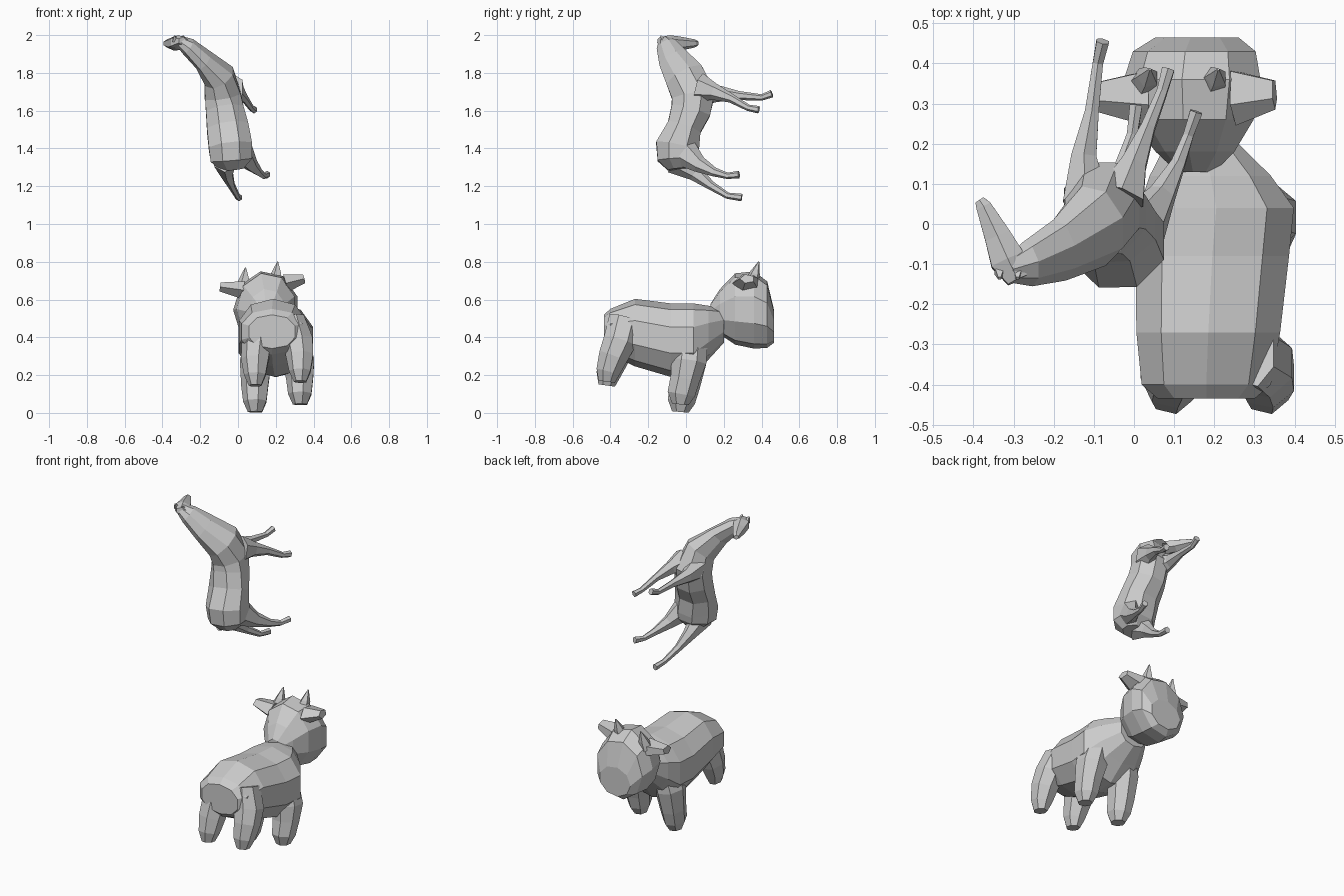
import bpy, bmesh
from math import cos, sin, pi, copysign
from mathutils import Vector


def loft(name, sections, sides=8, ref=(1, 0, 0), square=1.0, axis=None):
    """Flat-shaded tube through (x, y, z, half_width, half_depth) sections.
    Rings face along the path, or along a fixed axis if one is given."""
    bm = bmesh.new()
    pts = [Vector(s[:3]) for s in sections]
    grow = 1 / cos(pi / sides) if sides > 7 else 1
    rings = []
    for i, s in enumerate(sections):
        t = Vector(axis) if axis else pts[min(i + 1, len(pts) - 1)] - pts[max(i - 1, 0)]
        t.normalize()
        u = Vector(ref)
        u = (u - t * u.dot(t)).normalized()
        v = t.cross(u)
        ring = []
        for k in range(sides):
            a = 2 * pi * (k + 0.5) / sides
            c = copysign(abs(cos(a)) ** square, cos(a)) * grow
            d = copysign(abs(sin(a)) ** square, sin(a)) * grow
            ring.append(bm.verts.new(pts[i] + u * c * s[3] + v * d * s[4]))
        rings.append(ring)
    for a, b in zip(rings, rings[1:]):
        for k in range(sides):
            j = (k + 1) % sides
            bm.faces.new((a[k], a[j], b[j], b[k]))
    bm.faces.new(rings[0][::-1])
    bm.faces.new(rings[-1])
    bmesh.ops.recalc_face_normals(bm, faces=bm.faces)
    mesh = bpy.data.meshes.new(name)
    bm.to_mesh(mesh)
    bm.free()
    ob = bpy.data.objects.new(name, mesh)
    bpy.context.collection.objects.link(ob)
    return ob


# Cow: stout body, tail end to neck
loft("cow_body", [
    (.18, -.435, .43, .12, .085), (.18, -.40, .43, .16, .115),
    (.185, -.27, .425, .178, .17), (.195, -.08, .385, .19, .185),
    (.205, .04, .385, .192, .185), (.19, .12, .425, .15, .135),
    (.17, .20, .46, .09, .085)], 10, square=.88, axis=(0, 1, 0))

# Cow legs: the body leans, so each side sits at its own height
for side, x, s, dz in (("left", .092, 1, 0), ("right", .33, -1, .04)):
    loft("cow_front_leg_" + side, [
        (x + .035 * s, .03, .42, .07, .09), (x + .005 * s, .015, .27, .088, .095),
        (x, -.005, .14 + dz, .075, .08),
        (x, -.025, .06 + dz, .065, .075), (x, -.03, .005 + dz, .04, .045)], 7)
    loft("cow_hind_leg_" + side, [
        (x + .035 * s, -.32, .50, .06, .09), (x + .01 * s, -.35, .38, .083, .09),
        (x, -.385, .28 + dz / 2, .076, .08),
        (x, -.412, .20 + dz / 2, .06, .065), (x, -.42, .145 + dz / 2, .035, .045)], 7)

# Cow head with a broad, flat face
loft("cow_head", [
    (.155, .13, .52, .045, .055), (.155, .18, .535, .095, .115),
    (.15, .26, .55, .148, .18), (.15, .36, .545, .165, .195),
    (.155, .43, .52, .148, .168), (.16, .465, .46, .10, .085)], 9, axis=(0, 1, 0))

# Ears and horns follow the slight roll of the head
for side, root, tip in (("left", (.03, .32, .65), (-.095, .32, .667)),
                        ("right", (.25, .32, .685), (.35, .325, .71))):
    loft("cow_ear_" + side, [(*root, .075, .05), (*tip, .04, .025)], 5, ref=(0, 1, 0))
for side, x, z in (("left", .035, .77), ("right", .205, .80)):
    loft("cow_horn_" + side, [
        (x - .01, .35, z - .11, .04, .04), (x, .365, z - .06, .028, .028),
        (x + .005, .385, z, .003, .003)], 5)

# Horse: rump at the bottom, neck rising to the poll
loft("horse_body", [
    (-.03, -.04, 1.29, .06, .055), (-.035, -.045, 1.34, .11, .105),
    (-.04, -.045, 1.41, .115, .115), (-.055, -.01, 1.51, .11, .09),
    (-.07, .025, 1.60, .10, .105), (-.08, .04, 1.68, .095, .115),
    (-.10, -.005, 1.78, .08, .105), (-.185, -.065, 1.87, .05, .08),
    (-.265, -.10, 1.94, .042, .055), (-.315, -.115, 1.972, .025, .03)], 8)

# Horse head and ears
loft("horse_head", [
    (-.29, -.14, 1.968, .03, .022), (-.315, -.09, 1.96, .05, .04),
    (-.34, -.03, 1.955, .038, .037), (-.375, .045, 1.956, .022, .022),
    (-.385, .06, 1.956, .014, .014)], 6)
for side, x in (("left", -.335), ("right", -.29)):
    loft("horse_ear_" + side, [(x, -.115, 1.97, .018, .018),
                               (x, -.135, 1.997, .005, .005)], 4)

# Horse legs: hip, knee, fetlock, hoof
legs = {
    "horse_front_leg_left": [(-.12, .06, 1.70), (-.125, .17, 1.69),
                             (-.105, .28, 1.68), (-.09, .40, 1.67), (-.078, .455, 1.69)],
    "horse_front_leg_right": [(-.03, .07, 1.72), (.0, .15, 1.70),
                              (.035, .24, 1.665), (.07, .33, 1.615), (.085, .385, 1.605)],
    "horse_hind_leg_left": [(-.07, -.05, 1.34), (-.06, .05, 1.27),
                            (-.035, .13, 1.205), (-.005, .22, 1.15), (.005, .295, 1.14)],
    "horse_hind_leg_right": [(.02, -.01, 1.38), (.07, .07, 1.315),
                             (.11, .15, 1.275), (.135, .22, 1.255), (.155, .28, 1.262)],
}
widths = ((.065, .08), (.036, .044), (.02, .024), (.015, .017), (.018, .02))
for name, joints in legs.items():
    loft(name, [(*p, *w) for p, w in zip(joints, widths)], 6)
